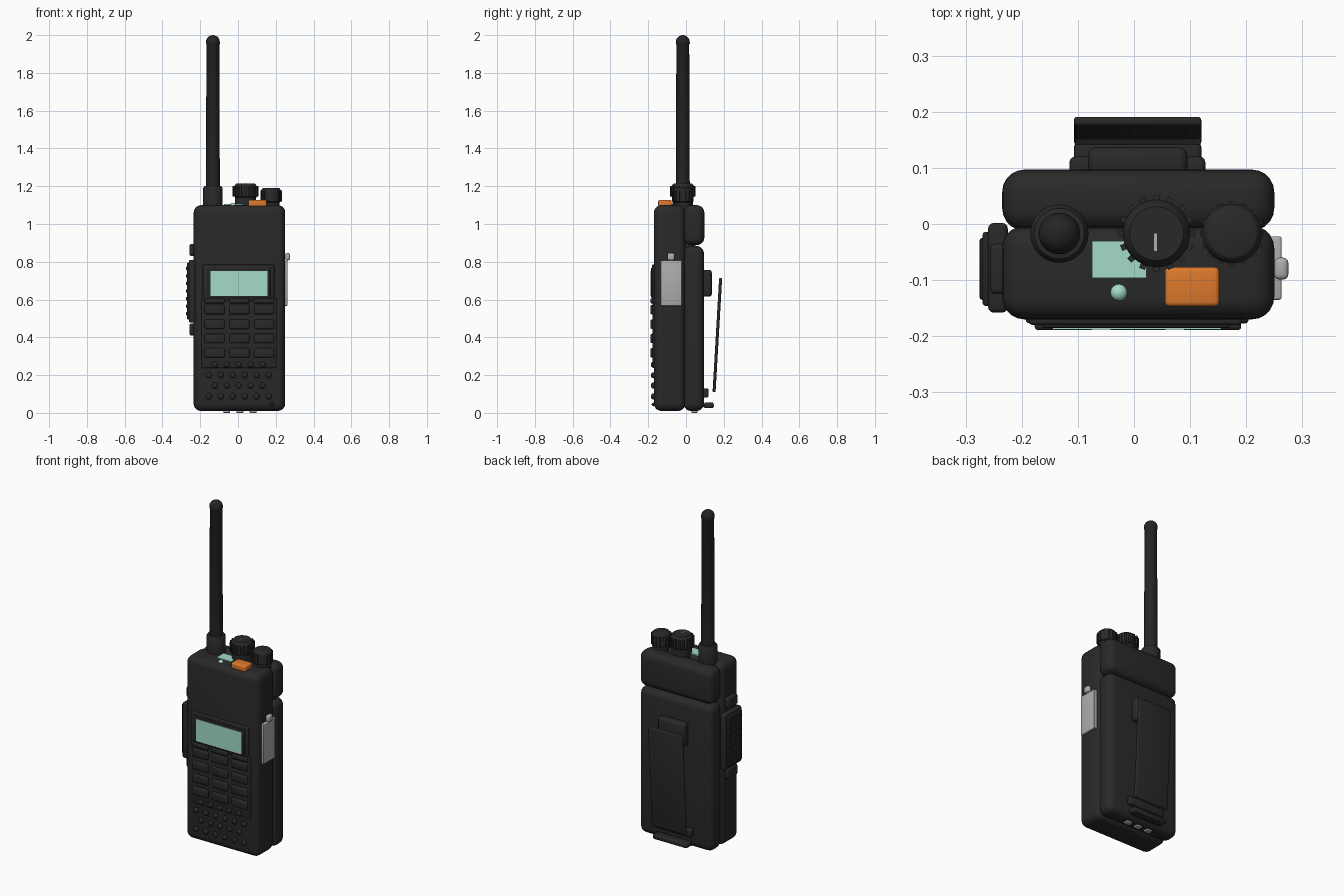
import bpy
import bmesh
import math
from mathutils import Matrix, Vector

old = bpy.data.objects.get("Cube")
if old:
    bpy.data.objects.remove(old, do_unlink=True)


def material(name, r, g, b):
    m = bpy.data.materials.new(name)
    m.use_nodes = True
    m.diffuse_color = (r, g, b, 1)
    node = m.node_tree.nodes["Principled BSDF"]
    node.inputs["Base Color"].default_value = (r, g, b, 1)
    node.inputs["Roughness"].default_value = 0.6
    return m


BLACK = material("black plastic", 0.022, 0.022, 0.022)
RUBBER = material("dark rubber", 0.018, 0.018, 0.019)
GREEN = material("pale green display", 0.37, 0.71, 0.58)
ORANGE = material("orange button", 0.72, 0.19, 0.025)
GREY = material("light grey metal", 0.42, 0.42, 0.42)


def finish(name, bm, mat):
    bmesh.ops.recalc_face_normals(bm, faces=bm.faces)
    mesh = bpy.data.meshes.new(name)
    bm.to_mesh(mesh)
    bm.free()
    mesh.materials.append(mat)
    ob = bpy.data.objects.new(name, mesh)
    bpy.context.collection.objects.link(ob)
    bpy.ops.object.select_all(action="DESELECT")
    ob.select_set(True)
    bpy.context.view_layer.objects.active = ob
    bpy.ops.object.shade_smooth_by_angle(angle=math.radians(40))
    return ob


def boxes(name, mat, spans, bevel=0.01, segments=3):
    """Rounded boxes, each given as (x range, y range, z range), in one mesh."""
    bm = bmesh.new()
    for span in spans:
        low, high = (Vector(p) for p in zip(*span))
        m = Matrix.Translation((low + high) / 2) @ Matrix.Diagonal((*(high - low), 1))
        verts = bmesh.ops.create_cube(bm, size=1, matrix=m)["verts"]
        if bevel:
            edges = list({e for v in verts for e in v.link_edges})
            bmesh.ops.bevel(bm, geom=edges, offset=bevel, segments=segments,
                            profile=0.5, affect="EDGES")
    return finish(name, bm, mat)


def turned(name, mat, x, y, profile, sides=32, ribs=0, rib=None):
    """Spin a (radius, z) profile about a vertical axis; optional grip ribs."""
    bm = bmesh.new()
    rings = [[bm.verts.new((x + r * math.cos(i * math.tau / sides),
                            y + r * math.sin(i * math.tau / sides), z))
              for i in range(sides)] for r, z in profile]
    for a, b in zip(rings, rings[1:]):
        for i in range(sides):
            j = (i + 1) % sides
            bm.faces.new((a[i], a[j], b[j], b[i]))
    bm.faces.new(rings[0])
    bm.faces.new(rings[-1])
    for i in range(ribs):
        radius, z0, z1 = rib
        m = (Matrix.Translation((x, y, (z0 + z1) / 2))
             @ Matrix.Rotation(i * math.tau / ribs, 4, "Z")
             @ Matrix.Translation((radius - 0.01, 0, 0))
             @ Matrix.Diagonal((0.02, 0.011, z1 - z0, 1)))
        bmesh.ops.create_cube(bm, size=1, matrix=m)
    return finish(name, bm, mat)


def domes(name, mat, points, scale):
    bm = bmesh.new()
    for p in points:
        m = Matrix.Translation(p) @ Matrix.Diagonal((*scale, 1))
        bmesh.ops.create_uvsphere(bm, u_segments=16, v_segments=8, radius=1, matrix=m)
    return finish(name, bm, mat)


# Main case, upper rear housing and battery
WIDE = (-0.235, 0.25)
boxes("body", BLACK, [(WIDE, (-0.17, -0.003), (0.01, 1.1))], 0.04, 5)
boxes("rear_housing", BLACK, [(WIDE, (-0.012, 0.097), (0.888, 1.1))], 0.04, 5)
boxes("battery", BLACK, [(WIDE, (-0.012, 0.095), (0.01, 0.884))], 0.04, 5)
boxes("case_core", BLACK, [((-0.2, 0.215), (-0.06, 0.05), (0.05, 1.06))], 0.01)

# Antenna with collar and rounded tip
AX, AY = -0.133, -0.017
turned("antenna_collar", BLACK, AX, AY,
       [(0.05, 1.08), (0.052, 1.1), (0.052, 1.19), (0.045, 1.2), (0.036, 1.202)])
tip = [(0.037 * math.cos(a), 1.963 + 0.037 * math.sin(a))
       for a in (0, 0.3, 0.6, 0.9, 1.2, 1.5)]
turned("antenna", RUBBER, AX, AY, [(0.037, 1.19), (0.034, 1.95), (0.037, 1.955)] + tip)

# Ribbed control knobs and pointer
turned("channel_knob", BLACK, 0.04, AY,
       [(0.055, 1.08), (0.055, 1.14), (0.06, 1.145), (0.06, 1.2), (0.05, 1.213),
        (0.048, 1.215)], ribs=16, rib=(0.068, 1.145, 1.2))
turned("volume_knob", BLACK, 0.175, AY,
       [(0.046, 1.08), (0.046, 1.115), (0.053, 1.12), (0.053, 1.178), (0.044, 1.19),
        (0.042, 1.191)], ribs=16, rib=(0.057, 1.12, 1.177))
boxes("knob_pointer", GREY, [((0.036, 0.041), (-0.048, -0.017), (1.212, 1.217))], 0)

# Top display, indicator and emergency button
boxes("top_display", GREEN, [((-0.075, 0.022), (-0.096, -0.03), (1.096, 1.105))], 0)
domes("indicator_light", GREEN, [(-0.027, -0.122, 1.1)], (0.015, 0.015, 0.012))
boxes("emergency_button", ORANGE, [((0.055, 0.152), (-0.147, -0.077), (1.09, 1.128))], 0.008)

# Front display with its frame
boxes("display_bezel", BLACK, [((-0.187, 0.192), (-0.18, -0.16), (0.595, 0.785))], 0.006)
boxes("display_rim", RUBBER, [((-0.165, 0.172), (-0.185, -0.17), (0.61, 0.768))], 0.004)
boxes("display", GREEN, [((-0.145, 0.155), (-0.188, -0.18), (0.62, 0.752))], 0)

# Keypad panel and keys
boxes("keypad_panel", BLACK, [((-0.193, 0.204), (-0.177, -0.16), (0.238, 0.61))], 0.006)
columns = [0.007 + 0.131 * i for i in (-1, 0, 1)]
boxes("keys", BLACK, [((x - 0.053, x + 0.053), (-0.189, -0.17), (z - 0.025, z + 0.025))
                      for z in (0.547, 0.47, 0.394, 0.318) for x in columns], 0.008)
boxes("soft_keys", BLACK, [((x - 0.053, x + 0.053), (-0.189, -0.17), (0.58, 0.606))
                           for x in columns], 0.006)

# Speaker studs in staggered rows
studs = [(0.004 + 0.0633 * (i - (n - 1) / 2), -0.174, z)
         for n, z in ((5, 0.255), (6, 0.199), (5, 0.145), (6, 0.087)) for i in range(n)]
domes("speaker_studs", BLACK, studs, (0.016, 0.012, 0.016))
domes("microphone", RUBBER, [(0.18, -0.17, 0.045)], (0.01, 0.012, 0.01))

# Talk button with grip ridges and two small side buttons
boxes("talk_button", BLACK, [((-0.26, -0.225), (-0.158, 0.002), (0.478, 0.81))], 0.01)
boxes("talk_button_pad", RUBBER, [((-0.27, -0.25), (-0.146, -0.014), (0.495, 0.795))], 0.006)
boxes("talk_button_ridges", RUBBER,
      [((-0.275, -0.262), (-0.135, -0.025), (z - 0.009, z + 0.009))
       for z in [0.525 + 0.04 * i for i in range(7)]], 0.004, 2)
boxes("side_buttons", BLACK, [((-0.257, -0.225), (-0.125, -0.035), (z - 0.032, z + 0.032))
                              for z in (0.862, 0.442)], 0.01)

# Accessory port cover with its screw
boxes("port_cover", GREY, [((0.24, 0.263), (-0.135, -0.022), (0.567, 0.808))], 0.004)
boxes("port_screw", GREY, [((0.25, 0.275), (-0.099, -0.06), (0.808, 0.846))], 0.009)

# Belt clip: hinge block, sloping plate and lower latch
boxes("clip_mount", BLACK, [((-0.082, 0.095), (0.085, 0.137), (0.615, 0.757))], 0.015)
clip = boxes("clip_plate", BLACK, [((-0.107, 0.12), (-0.008, 0.008), (-0.303, 0.303))], 0.006)
clip.location = (0, 0.166, 0.412)
clip.rotation_euler.x = -math.atan2(0.034, 0.59)
boxes("clip_rail", BLACK, [((-0.115, 0.127), (0.085, 0.12), (0.082, 0.13))], 0.01)
boxes("battery_latch", BLACK, [((-0.107, 0.12), (0.095, 0.147), (0.025, 0.055))], 0.01)
boxes("latch_stem", BLACK, [((-0.06, 0.075), (0.07, 0.12), (0.03, 0.05))], 0.004)

# Charging contacts under the battery
boxes("charging_contacts", GREY, [((x - 0.018, x + 0.018), (0.03, 0.06), (0, 0.02))
                                  for x in (-0.06, 0.01, 0.08)], 0.003, 2)
